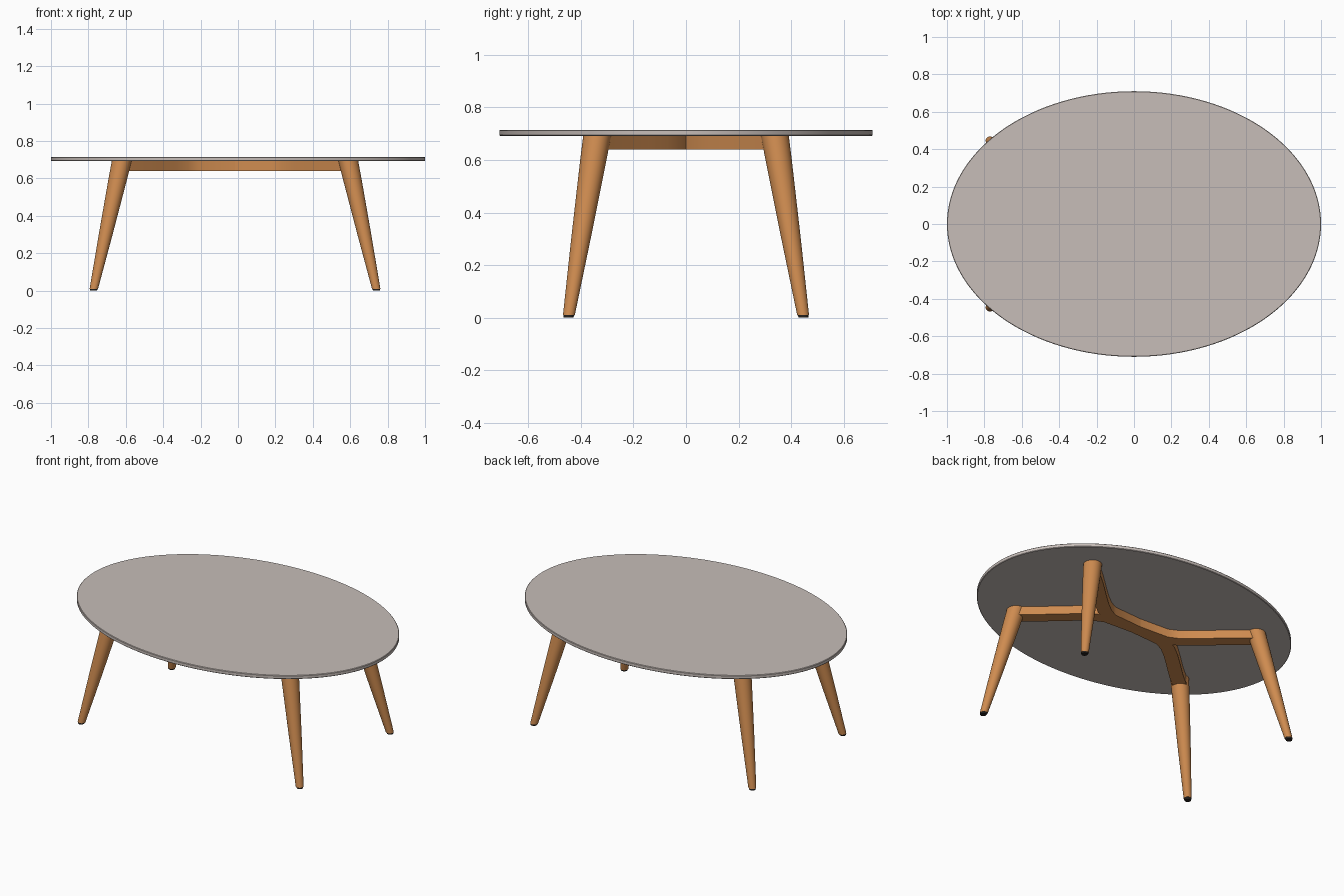
import bpy
import bmesh
from math import cos, sin, pi
from mathutils import Vector

cube = bpy.data.objects.get("Cube")
if cube:
    bpy.data.objects.remove(cube, do_unlink=True)


def material(name, rgb):
    mat = bpy.data.materials.new(name)
    mat.use_nodes = True
    colour = (*rgb, 1)
    mat.diffuse_color = colour
    mat.node_tree.nodes["Principled BSDF"].inputs["Base Color"].default_value = colour
    return mat


STONE = material("pale stone", (0.57, 0.51, 0.48))
WOOD = material("warm wood", (0.62, 0.26, 0.08))
RUBBER = material("black rubber", (0.02, 0.017, 0.015))

CENTRE_X = -0.016          # the base sits slightly off the top's centre
TOP_Z, UNDER_Z, FRAME_Z = 0.715, 0.692, 0.64


def finish(name, bm, mat):
    bmesh.ops.recalc_face_normals(bm, faces=bm.faces)
    mesh = bpy.data.meshes.new(name)
    bm.to_mesh(mesh)
    bm.free()
    mesh.materials.append(mat)
    obj = bpy.data.objects.new(name, mesh)
    bpy.context.collection.objects.link(obj)
    bpy.ops.object.select_all(action="DESELECT")
    obj.select_set(True)
    bpy.context.view_layer.objects.active = obj
    bpy.ops.object.shade_smooth_by_angle(angle=0.6)
    return obj


def loft(name, rings, mat):
    """Skin a list of equal point rings and cap both ends."""
    bm = bmesh.new()
    loops = [[bm.verts.new(p) for p in ring] for ring in rings]
    n = len(loops[0])
    for a, b in zip(loops, loops[1:]):
        for i in range(n):
            j = (i + 1) % n
            bm.faces.new((a[i], a[j], b[j], b[i]))
    bm.faces.new(loops[0][::-1])
    bm.faces.new(loops[-1])
    return finish(name, bm, mat)


def ellipse(x, y, z, rx, ry, n):
    return [(x + rx * cos(2 * pi * i / n), y + ry * sin(2 * pi * i / n), z)
            for i in range(n)]


# Oval top with a finely eased edge
EDGE = 0.003
loft("table_top", [ellipse(0, 0, z, 1 - inset, 0.71 - inset, 128) for z, inset in
                   ((UNDER_Z, EDGE), (UNDER_Z + EDGE, 0),
                    (TOP_Z - EDGE, 0), (TOP_Z, EDGE))], STONE)


# Tapered splayed legs with dark foot pads
def leg_ring(sx, sy, z, radius):
    t = z / UNDER_Z
    x = 0.757 + (0.606 - 0.757) * t
    y = 0.447 + (0.338 - 0.447) * t
    return ellipse(CENTRE_X + sx * x, sy * y, z, radius, radius, 32)


# Wishbone arm: a centre line given width, then raised to the top
ARM = [Vector(p) for p in ((0, 0), (0.2, -0.012), (0.27, -0.045), (0.34, -0.1),
                           (0.42, -0.172), (0.51, -0.255), (0.61, -0.338))]
HALF = 0.04


def arm(name, sx, sy):
    sides = []
    for i, p in enumerate(ARM):
        d = (ARM[min(i + 1, len(ARM) - 1)] - ARM[max(i - 1, 0)]).normalized()
        n = Vector((-d.y, d.x)) * HALF
        sides.append((p + n, p - n))
    rings = []
    for a, b in sides:
        rings.append([(CENTRE_X + sx * q.x, -sy * q.y, z) for q, z in
                      ((a, FRAME_Z), (b, FRAME_Z), (b, UNDER_Z), (a, UNDER_Z))])
    return loft(name, rings, WOOD)


for sx, side in ((-1, "right"), (1, "left")):
    for sy, end in ((-1, "front"), (1, "back")):
        tag = f"{end}_{side}"
        loft(f"leg_{tag}", [leg_ring(sx, sy, z, r) for z, r in
                            ((0.01, 0.0225), (0.3, 0.037), (0.6, 0.05),
                             (UNDER_Z, 0.053))], WOOD)
        loft(f"foot_pad_{tag}", [leg_ring(sx, sy, z, r) for z, r in
                                 ((0, 0.018), (0.01, 0.0215))], RUBBER)
        arm(f"frame_arm_{tag}", sx, sy)
